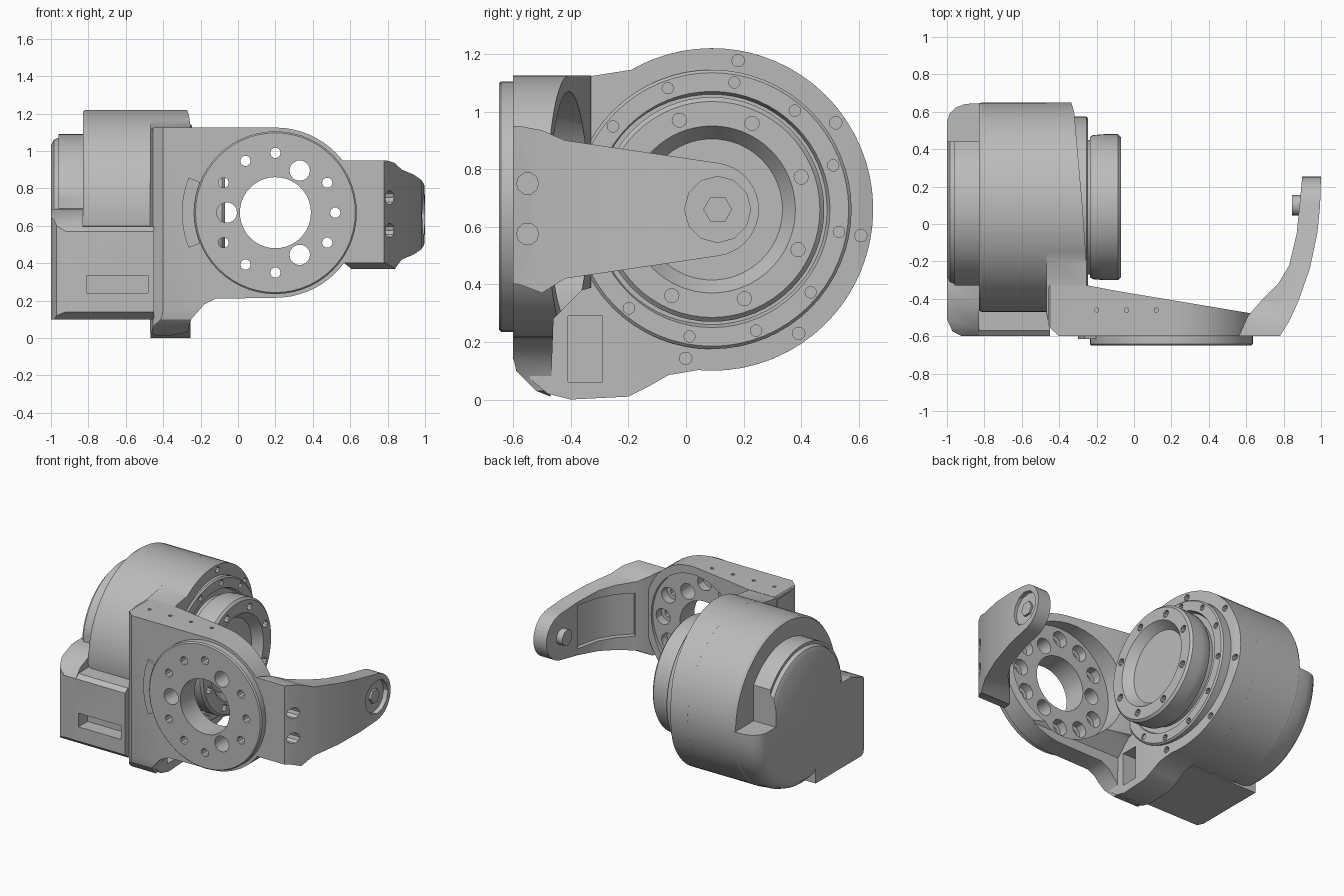
import bpy, bmesh, math

cube = bpy.data.objects.get("Cube")
if cube:
    bpy.data.objects.remove(cube, do_unlink=True)

grey = bpy.data.materials.new("machined grey")
grey.use_nodes = True
COLOR = (0.5, 0.5, 0.5, 1)
grey.diffuse_color = COLOR
grey.node_tree.nodes["Principled BSDF"].inputs["Base Color"].default_value = COLOR

CY, CZ = 0.09, 0.66      # motor axis (runs along x)
DX, DZ = 0.20, 0.67      # bracket flange axis (runs along y)


def place(axis, p, t):
    """Point of a profile drawn across an axis, at distance t along it."""
    a, b = p
    return {"x": (t, a, b), "y": (a, t, b), "z": (a, b, t)}[axis]


def make(name, bm):
    bmesh.ops.recalc_face_normals(bm, faces=bm.faces)
    mesh = bpy.data.meshes.new(name)
    bm.to_mesh(mesh)
    bm.free()
    mesh.materials.append(grey)
    ob = bpy.data.objects.new(name, mesh)
    bpy.context.collection.objects.link(ob)
    return ob


def prisms(name, outlines, axis, start, end):
    """Extrude one or several closed outlines along an axis."""
    bm = bmesh.new()
    for pts in outlines:
        rings = [[bm.verts.new(place(axis, p, t)) for p in pts] for t in (start, end)]
        bm.faces.new(rings[0])
        bm.faces.new(rings[1])
        for i in range(len(pts)):
            j = (i + 1) % len(pts)
            bm.faces.new((rings[0][i], rings[0][j], rings[1][j], rings[1][i]))
    return make(name, bm)


def arc(cx, cy, r, a0, a1, n):
    angles = [math.radians(a0 + (a1 - a0) * i / n) for i in range(n + 1)]
    return [(cx + r * math.cos(a), cy + r * math.sin(a)) for a in angles]


def circle(cx, cy, r, n=48):
    return arc(cx, cy, r, 0, 360, n)[:-1]


def circle_row(cx, cy, ring, r, angles, n=10):
    return [circle(cx + ring * math.cos(math.radians(a)),
                   cy + ring * math.sin(math.radians(a)), r, n) for a in angles]


def rect(a0, b0, a1, b1):
    return [(a0, b0), (a1, b0), (a1, b1), (a0, b1)]


def lathe(name, profile, n=64):
    """Turn an (x, radius) profile about the motor axis."""
    bm = bmesh.new()
    rings = [[bm.verts.new((x, a, b)) for a, b in circle(CY, CZ, r, n)] for x, r in profile]
    bm.faces.new(rings[0])
    bm.faces.new(rings[-1])
    for r0, r1 in zip(rings, rings[1:]):
        for i in range(n):
            j = (i + 1) % n
            bm.faces.new((r0[i], r0[j], r1[j], r1[i]))
    return make(name, bm)


def apply(ob, mod):
    bpy.ops.object.select_all(action="DESELECT")
    bpy.context.view_layer.objects.active = ob
    ob.select_set(True)
    bpy.ops.object.modifier_apply(modifier=mod.name)


def boolean(ob, tool, operation="DIFFERENCE", keep=False):
    mod = ob.modifiers.new("cut", "BOOLEAN")
    mod.solver = "EXACT"
    mod.operation = operation
    mod.object = tool
    apply(ob, mod)
    if not keep:
        bpy.data.objects.remove(tool, do_unlink=True)


def bevel(ob, width, segments=3):
    mod = ob.modifiers.new("bevel", "BEVEL")
    mod.width = width
    mod.segments = segments
    mod.limit_method = "ANGLE"
    mod.angle_limit = math.radians(40)
    apply(ob, mod)


# Motor housing and its end covers
lathe("motor_housing", [(-0.83, 0.55), (-0.815, 0.56), (-0.465, 0.56), (-0.465, 0.47),
                        (-0.31, 0.47)])
disc = lathe("end_disc", [(-1.0, 0.37), (-0.985, 0.4), (-0.96, 0.41), (-0.96, 0.43),
                          (-0.82, 0.43)])
boolean(disc, prisms("disc_sides", [rect(-0.33, 0, 0.44, 1.3)], "x", -1.1, -0.7), "INTERSECT")
cover = lathe("lower_end_cover", [(-1.0, 0.46), (-0.985, 0.5), (-0.95, 0.535),
                                  (-0.9, 0.552), (-0.82, 0.556)])
boolean(cover, prisms("cover_cut", [rect(-0.8, CZ, 0.8, 1.4)], "x", -1.1, -0.7))

# Connector box at the lower front of the motor, chamfered at the outer corner, with its slot
box = prisms("connector_box", [[(-0.6, 0.14), (-0.6, 0.57), (-0.57, 0.595), (-0.4, 0.6),
                                (0, 0.6), (0, 0.1), (-0.55, 0.1)]], "x", -1.0, -0.45)
box_corner = [(-1.0, 0), (-1.0, -0.51), (-0.97, -0.575), (-0.92, -0.6), (-0.4, -0.6), (-0.4, 0)]
boolean(box, prisms("box_plan", [box_corner], "z", 0, 1), "INTERSECT")
boolean(box, prisms("slot_cut", [rect(-0.81, 0.24, -0.48, 0.335)], "y", -0.7, -0.5))
end_box = prisms("connector_box_end", [[(-0.6, 0.5), (-0.6, 0.57), (-0.55, 0.63), (-0.4, 0.69),
                                        (0, 0.7), (0, 0.5)]], "x", -1.0, -0.83)
boolean(end_box, prisms("end_plan", [box_corner], "z", 0, 1), "INTERSECT")

# Collar holding the motor, its face slanting back toward the rear
collar = prisms("motor_collar", [[(-0.56, 1.12), (-0.35, 1.12)]
                                 + arc(CY, CZ, 0.56, 120, -95, 44)
                                 + [(-0.06, 0.085), (-0.13, 0.045), (-0.2, 0.01), (-0.4, 0.0),
                                    (-0.48, 0.02), (-0.54, 0.07), (-0.56, 0.16)]],
                "x", -0.5, -0.2)
boolean(collar, prisms("collar_slant", [[(-0.468, -0.47), (-0.45, -0.55), (-0.4, -0.6),
                                         (-0.255, -0.6), (-0.255, -0.2), (-0.275, 0.09),
                                         (-0.32, 0.6), (-0.35, 0.7), (-0.468, 0.7)]],
                       "z", -0.2, 1.4), "INTERSECT")
boolean(collar, prisms("leg_pocket_cut", [rect(-0.41, 0.06, -0.29, 0.29)], "x", -0.38, -0.1))
boolean(collar, prisms("collar_bolt_cut", circle_row(CY, CZ, 0.525, 0.022, range(-100, 100, 45)),
                       "x", -0.36, -0.1))

# Stepped bearing ring with bolt holes
bearing = lathe("bearing_ring", [(-0.36, 0.485), (-0.255, 0.485), (-0.245, 0.475),
                                 (-0.245, 0.41), (-0.27, 0.4)])
boolean(bearing, prisms("bolt_cut", circle_row(CY, CZ, 0.448, 0.02, range(20, 380, 30)),
                        "x", -0.285, -0.1))

# Output ring with dished middle
output = lathe("output_ring", [(-0.3, 0.36), (-0.235, 0.36), (-0.235, 0.375), (-0.22, 0.385),
                               (-0.16, 0.39), (-0.085, 0.39), (-0.07, 0.375),
                               (-0.07, 0.29), (-0.13, 0.245)])
boolean(output, prisms("output_bolt_cut", circle_row(CY, CZ, 0.33, 0.025, range(20, 380, 45)),
                       "x", -0.12, 0))

# Front plate of the bracket, tapering toward the flange end and rounded off underneath
plate = prisms("front_plate", [[(-0.47, 0.03), (-0.47, 1.11), (-0.45, 1.125)]
                               + arc(DX, DZ, 0.455, 90, -90, 32)
                               + [(-0.12, 0.21), (-0.18, 0.18), (-0.25, 0.1), (-0.27, 0.03),
                                  (-0.42, 0.0)]], "y", -0.7, -0.2)
boolean(plate, prisms("taper", [[(-0.47, -0.47), (-0.455, -0.55), (-0.4, -0.6), (0.7, -0.6),
                                 (0.7, -0.49), (-0.08, -0.36), (-0.24, -0.33), (-0.47, -0.33)]],
                      "z", -0.2, 1.4), "INTERSECT")
boolean(plate, prisms("underside", [[(-0.7, 1.3), (-0.1, 1.3), (-0.1, 0.45), (-0.36, 0.38),
                                     (-0.46, 0.28), (-0.47, 0.01), (-0.52, 0.03), (-0.59, 0.1),
                                     (-0.61, 0.2), (-0.7, 0.2)]], "x", -0.8, 0.9), "INTERSECT")
boolean(plate, prisms("back_recess", [circle(DX, DZ, 0.4, 40)], "y", -0.49, -0.1))

# Round flange on the plate, with a bore and ring of holes through both
flange = prisms("front_flange", [circle(DX, DZ, 0.435, 56)], "y", -0.65, -0.58)
bevel(flange, 0.008, 1)
small = [a for a in range(0, 360, 30) if a not in (60, 180, 300)]
holes = prisms("flange_holes", [circle(DX, DZ, 0.19, 40)]
               + circle_row(DX, DZ, 0.32, 0.028, small)
               + circle_row(DX, DZ, 0.26, 0.055, (60, 180, 300), 14), "y", -0.8, -0.1)
boolean(flange, holes, keep=True)
boolean(plate, holes)
boolean(plate, prisms("back_counterbores", circle_row(DX, DZ, 0.32, 0.055, small, 12),
                      "y", -0.55, -0.1))
prisms("flange_side_strip", [arc(DX, DZ, 0.5, 158, 202, 10) + arc(DX, DZ, 0.425, 202, 158, 10)],
       "y", -0.615, -0.59)

# Small screw holes along the top of the plate
boolean(plate, prisms("top_screw_cut", [circle(x, -0.46, 0.012, 8) for x in
                                        (-0.36, -0.2, -0.04, 0.12)], "z", 1.08, 1.3))

# Curved outer arm: sweep outline trimmed by its side outline, scooped on the inside
inner = [(0.885, 0.1), (0.87, -0.05), (0.83, -0.22), (0.77, -0.32), (0.68, -0.41)]
arm = prisms("curved_arm", [[(0.56, -0.6), (0.78, -0.6), (0.83, -0.52), (0.88, -0.41),
                             (0.94, -0.24), (0.98, -0.05), (0.995, 0.1), (1.0, 0.26),
                             (0.9, 0.26)] + inner + [(0.61, -0.49)]], "z", 0.2, 1.1)
trim = prisms("arm_trim", [[(-0.7, 0.41), (-0.58, 0.4), (-0.5, 0.37), (-0.42, 0.42)]
                           + arc(CY, CZ, 0.163, -83, 83, 18)
                           + [(-0.42, 0.9), (-0.5, 0.935), (-0.58, 0.95), (-0.7, 0.95)]],
              "x", 0.4, 1.2)
boolean(arm, trim, "INTERSECT")
scoop = [(x + 0.025, y - 0.025) for x, y in inner[1:]] + [(x - 0.1, y + 0.1) for x, y in inner[:0:-1]]
boolean(arm, prisms("inner_scoop", [scoop], "z", 0.52, 0.82))
boolean(arm, prisms("tip_recess", [circle(0.11, CZ, 0.115, 12)], "x", 0.965, 1.2))
boolean(arm, prisms("arm_bolt_cut", [circle(-0.55, z, 0.038, 10) for z in (0.575, 0.75)],
                    "x", 0.74, 1.1))
prisms("arm_pivot_pin", [circle(0.1, CZ, 0.055, 16)], "x", 0.845, 0.92)
prisms("tip_screw", [circle(0.11, CZ, 0.05, 6)], "x", 0.95, 0.98)

# Smooth round surfaces, keeping edges sharp
bpy.ops.object.select_all(action="DESELECT")
for ob in bpy.context.collection.objects:
    if ob.type == "MESH" and grey.name in ob.data.materials:
        ob.select_set(True)
        bpy.context.view_layer.objects.active = ob
bpy.ops.object.shade_smooth_by_angle(angle=math.radians(30))
